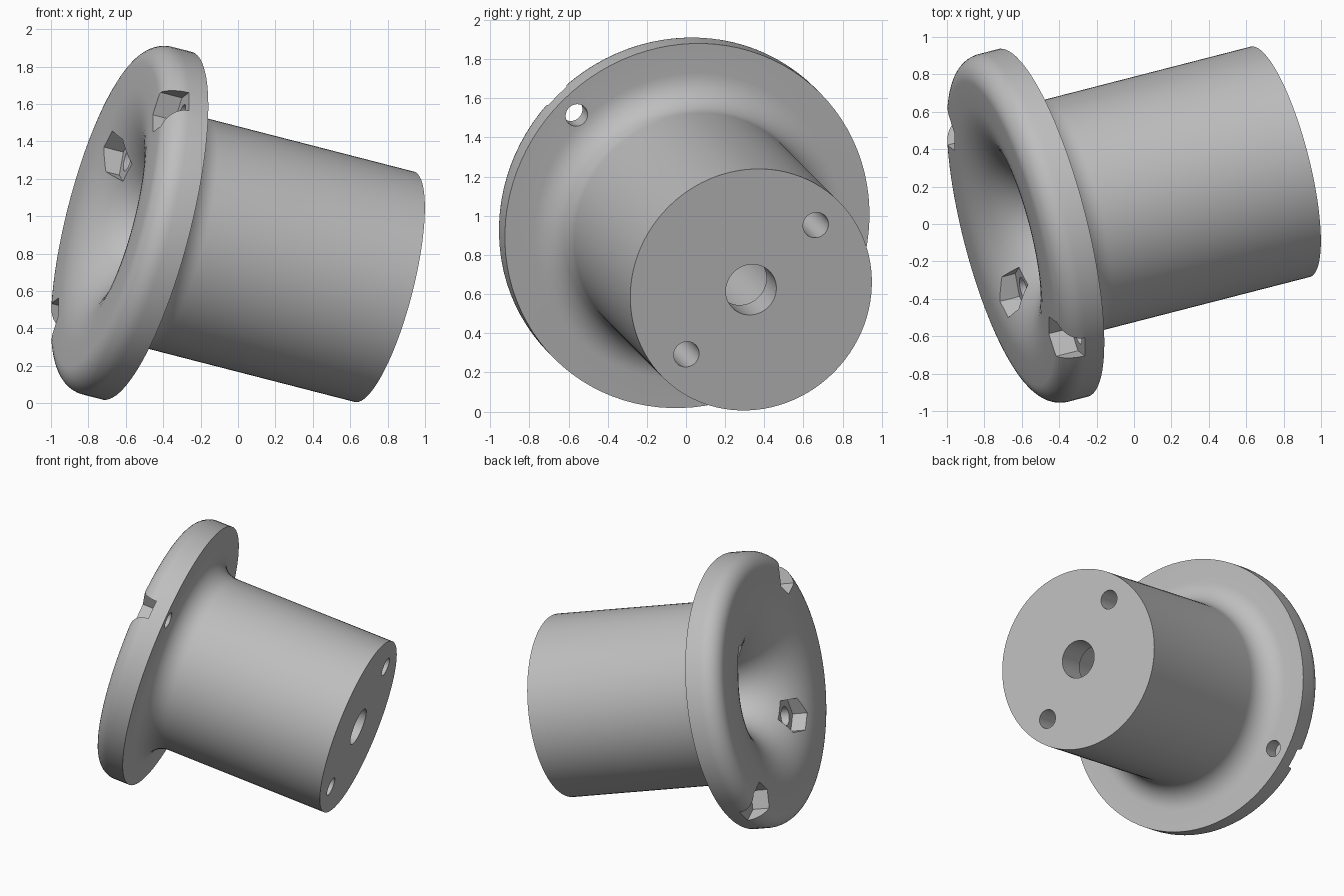
import bpy, bmesh, math
from mathutils import Matrix, Vector

cube = bpy.data.objects.get("Cube")
if cube:
    bpy.data.objects.remove(cube, do_unlink=True)

STEPS = 96

# Local frame: +z out of the flared mouth, origin on the back of the flange
tilt = math.radians(20)
s, c = math.sin(tilt), math.cos(tilt) / math.sqrt(2)
out = Vector((-math.cos(tilt), -s / math.sqrt(2), s / math.sqrt(2)))
across = Vector((s, -c, c))
side = out.cross(across)
frame = Matrix((across, side, out)).transposed().to_4x4()
frame.translation = (-0.487, 0.006, 0.949)

grey = bpy.data.materials.new("plain grey")
grey.use_nodes = True
colour = (0.52, 0.52, 0.52, 1)
grey.diffuse_color = colour
grey.node_tree.nodes["Principled BSDF"].inputs["Base Color"].default_value = colour


def arc(r, z, radius, start, end, n):
    """Points of a circular arc in the profile plane."""
    return [(r + radius * math.cos(math.radians(start + (end - start) * i / n)),
             z + radius * math.sin(math.radians(start + (end - start) * i / n)))
            for i in range(n + 1)]


def make_object(name, bm):
    bmesh.ops.recalc_face_normals(bm, faces=bm.faces)
    mesh = bpy.data.meshes.new(name)
    bm.to_mesh(mesh)
    bm.free()
    mesh.materials.append(grey)
    obj = bpy.data.objects.new(name, mesh)
    bpy.context.collection.objects.link(obj)
    return obj


def lathe(name, profile):
    bm = bmesh.new()
    rings = []
    for i in range(STEPS):
        a = 2 * math.pi * i / STEPS
        rings.append([bm.verts.new((r * math.cos(a), r * math.sin(a), z))
                      for r, z in profile])
    n = len(profile)
    for i in range(STEPS):
        one, two = rings[i], rings[(i + 1) % STEPS]
        for j in range(n):
            k = (j + 1) % n
            bm.faces.new((one[j], one[k], two[k], two[j]))
    return make_object(name, bm)


def prism(name, sides, radius, low, high, distance, angle):
    """Upright prism at a polar position, with corners tangential."""
    bm = bmesh.new()
    place = Matrix.Rotation(angle, 4, 'Z') @ Matrix.Translation((distance, 0, 0))
    ends = []
    for z in (low, high):
        ends.append([bm.verts.new(place @ Vector((-radius * math.sin(2 * math.pi * i / sides),
                                                  radius * math.cos(2 * math.pi * i / sides), z)))
                     for i in range(sides)])
    bm.faces.new(ends[0])
    bm.faces.new(ends[1])
    for i in range(sides):
        j = (i + 1) % sides
        bm.faces.new((ends[0][i], ends[0][j], ends[1][j], ends[1][i]))
    return make_object(name, bm)


# Flanged hub: end wall with bore, neck, flange and flared mouth
profile = [(0.133, -1.35), (0.636, -1.35)]
profile += arc(0.806, -0.17, 0.17, 180, 90, 10)
profile += [(0.96, 0)]
profile += arc(0.835, 0.11, 0.125, 0, 90, 10)
profile += arc(0.70, -0.265, 0.50, 90, 180, 20)
profile += [(0.20, -1.14), (0.133, -1.14)]
hub = lathe("flanged_hub", profile)

# Bolt holes and hexagonal nut pockets: one pair in the flange, one in the mouth
cutters = []
for k in range(4):
    angle = k * math.pi / 2
    distance, hole = ((0.85, 0.058), (0.467, 0.067))[k % 2]
    cutters.append(prism("bolt_hole_cutter", 32, hole, -1.6, 0.45, distance, angle)
                   if k % 2 else
                   prism("bolt_hole_cutter", 32, hole, -0.1, 0.45, distance, angle))
    cutters.append(prism("nut_pocket_cutter", 6, 0.13, 0.11, 0.5, distance, angle))

bpy.context.view_layer.objects.active = hub
for cutter in cutters:
    cutter.hide_render = True
    cut = hub.modifiers.new("cut", 'BOOLEAN')
    cut.operation = 'DIFFERENCE'
    cut.solver = 'EXACT'
    cut.object = cutter
    bpy.ops.object.modifier_apply(modifier=cut.name)
    bpy.data.objects.remove(cutter, do_unlink=True)

# Tilt into place and smooth the round surfaces
hub.data.transform(frame)
bpy.ops.object.select_all(action='DESELECT')
hub.select_set(True)
bpy.ops.object.shade_smooth_by_angle(angle=math.radians(30))
